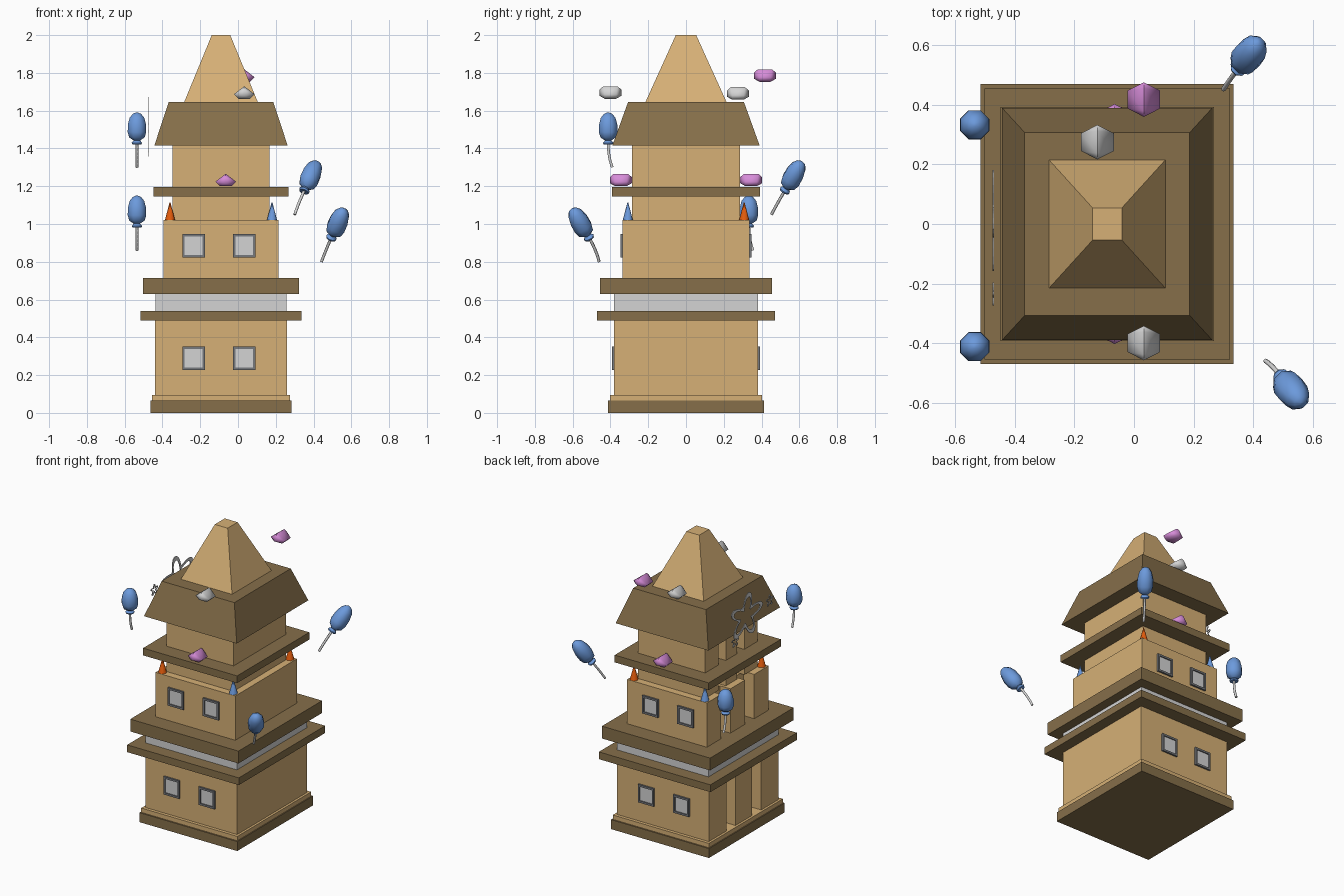
import bpy, bmesh, math
from mathutils import Vector

if "Cube" in bpy.data.objects:
    bpy.data.objects.remove(bpy.data.objects["Cube"])

CX = -0.09  # tower axis


def material(name, r, g, b):
    def lin(c):
        c /= 255
        return c / 12.92 if c <= 0.04045 else ((c + 0.055) / 1.055) ** 2.4
    m = bpy.data.materials.new(name)
    m.diffuse_color = (lin(r), lin(g), lin(b), 1)
    m.use_nodes = True
    m.node_tree.nodes["Principled BSDF"].inputs["Base Color"].default_value = m.diffuse_color
    return m


TAN = material("tan_wood", 214, 176, 118)
BROWN = material("brown_wood", 134, 111, 74)
SILVER = material("silver", 212, 212, 212)
GREY = material("frame_grey", 118, 120, 124)
BLUE = material("balloon_blue", 108, 154, 220)
PINK = material("orchid_pink", 214, 140, 216)
ORANGE = material("orange", 228, 92, 12)


def finish(bm, name, mat, smooth=None):
    bmesh.ops.recalc_face_normals(bm, faces=bm.faces)
    me = bpy.data.meshes.new(name)
    bm.to_mesh(me)
    bm.free()
    me.materials.append(mat)
    ob = bpy.data.objects.new(name, me)
    bpy.context.collection.objects.link(ob)
    if smooth:
        bpy.context.view_layer.objects.active = ob
        ob.select_set(True)
        bpy.ops.object.shade_smooth_by_angle(angle=math.radians(smooth))
        ob.select_set(False)
    return ob


def loft(name, mat, rings, smooth=None):
    """Skin a stack of vertex rings and cap both ends."""
    bm = bmesh.new()
    vs = [[bm.verts.new(p) for p in ring] for ring in rings]
    n = len(vs[0])
    for a, b in zip(vs, vs[1:]):
        for i in range(n):
            j = (i + 1) % n
            bm.faces.new((a[i], a[j], b[j], b[i]))
    bm.faces.new(vs[0])
    bm.faces.new(vs[-1])
    return finish(bm, name, mat, smooth)


def rect(hx, hy, z, cx=CX, cy=0):
    return [(cx + sx * hx, cy + sy * hy, z) for sx, sy in ((-1, -1), (1, -1), (1, 1), (-1, 1))]


def slab(name, mat, hx, hy, z0, z1):
    return loft(name, mat, [rect(hx, hy, z0), rect(hx, hy, z1)])


def storey(name, hx, hy, z0, z1, a, b, depth=0.08):
    """Tower body with two tall niches, from a to b each side, in its left wall."""
    l = CX - hx
    pts = [(l, -hy), (CX + hx, -hy), (CX + hx, hy), (l, hy)]
    for lo, hi in ((a, b), (-b, -a)):
        pts += [(l, hi), (l + depth, hi), (l + depth, lo), (l, lo)]
    return loft(name, TAN, [[(x, y, z) for x, y in pts] for z in (z0, z1)])


# tower, bottom to top
slab("base_slab", BROWN, 0.373, 0.412, 0, 0.065)
slab("plinth", TAN, 0.366, 0.402, 0.065, 0.095)
storey("lower_storey", 0.35, 0.38, 0.095, 0.49, 0.09, 0.19)
slab("lower_eave", BROWN, 0.425, 0.47, 0.49, 0.54)
slab("silver_band", SILVER, 0.348, 0.38, 0.54, 0.63)
slab("upper_eave", BROWN, 0.412, 0.455, 0.63, 0.715)
storey("middle_storey", 0.304, 0.335, 0.715, 1.02, 0.08, 0.18)
storey("top_storey", 0.256, 0.285, 1.02, 1.415, 0.06, 0.14)
slab("top_eave", BROWN, 0.358, 0.393, 1.145, 1.195)
loft("roof", BROWN, [rect(0.353, 0.39, 1.415), rect(0.277, 0.307, 1.645)])
loft("spire", TAN, [rect(0.195, 0.215, 1.645), rect(0.049, 0.054, 2.0)])


# framed windows on front and back of two storeys
def window(x, y, z, side):
    w, t = 0.06, 0.047
    def ring(h, d):
        return [(x + sx * h, y + side * d, z + sz * h * 1.03)
                for sx, sz in ((-1, -1), (1, -1), (1, 1), (-1, 1))]
    loft("window_frame", GREY, [ring(w, -0.005), ring(w, 0.012), ring(t, 0.012), ring(t, -0.005)])
    loft("window_pane", SILVER, [ring(t, -0.004), ring(t, 0.005)])


for wall, z in ((0.38, 0.29), (0.335, 0.885)):
    for side in (-1, 1):
        for x in (-0.235, 0.033):
            window(x, side * wall, z, side)

# corner cones on the middle storey
for x, y, mat in ((-0.36, -0.308, ORANGE), (0.18, -0.308, BLUE),
                  (0.18, 0.308, ORANGE), (-0.36, 0.308, BLUE)):
    bm = bmesh.new()
    bmesh.ops.create_cone(bm, cap_ends=True, segments=8, radius1=0.027, radius2=0.002, depth=0.095)
    finish(bm, "corner_cone", mat, 50).location = (x, y, 1.0675)


# small hexagonal pebbles, pointed along the ridge
def pebble(x, y, z, mat):
    bm = bmesh.new()
    for s in (-1, 1):
        for p in ((0, 0.038, 0.034), (0, 0.058, 0.016), (0, 0.058, -0.016)):
            bm.verts.new((p[0], s * p[1], p[2]))
        for t in (-1, 1):
            bm.verts.new((t * 0.055, s * 0.03, -0.008))
            bm.verts.new((t * 0.03, s * 0.03, -0.032))
    bmesh.ops.convex_hull(bm, input=bm.verts)
    finish(bm, "pebble", mat, 60).location = (x, y, z)


pebble(0.033, -0.40, 1.695, SILVER)
pebble(-0.123, 0.275, 1.69, SILVER)
pebble(0.033, 0.418, 1.785, PINK)
for y in (-0.345, 0.345):
    pebble(-0.065, y, 1.232, PINK)


# balloons with a frilled neck and a curved string
def balloon(base, direction, stretch, end):
    base, end = Vector(base), Vector(end)
    profile = ((0.026, -0.004), (0.03, 0.004), (0.018, 0.016), (0.044, 0.032), (0.053, 0.06),
               (0.052, 0.1), (0.042, 0.136), (0.024, 0.157), (0.006, 0.164))
    rings = [[(r * math.cos((i + 0.5) * math.pi / 4), r * math.sin((i + 0.5) * math.pi / 4), z)
              for i in range(8)] for r, z in profile]
    ob = loft("balloon", BLUE, rings, 60)
    d = Vector(direction).normalized()
    ob.location = base
    ob.rotation_mode = 'QUATERNION'
    ob.rotation_quaternion = Vector((0, 0, 1)).rotation_difference(d)
    ob.scale = (1, 1, stretch)
    cu = bpy.data.curves.new("balloon_string", 'CURVE')
    cu.dimensions = '3D'
    cu.bevel_depth = 0.008
    cu.bevel_resolution = 1
    cu.use_fill_caps = True
    sp = cu.splines.new('POLY')
    sp.points.add(6)
    ctrl = base - d * (base - end).length * 0.55
    for i, p in enumerate(sp.points):
        t = i / 6
        p.co = (*(base * (1 - t) ** 2 + ctrl * 2 * t * (1 - t) + end * t * t), 1)
    cu.materials.append(SILVER)
    bpy.context.collection.objects.link(bpy.data.objects.new("balloon_string", cu))


balloon((-0.535, -0.412, 1.426), (0, 0, 1), 1, (-0.535, -0.39, 1.30))
balloon((-0.535, 0.333, 0.986), (0, 0, 1), 1, (-0.535, 0.355, 0.86))
balloon((0.35, 0.522, 1.175), (0.36, 0.47, 0.80), 1.18, (0.30, 0.452, 1.05))
balloon((0.493, -0.512, 0.925), (0.36, -0.47, 0.80), 1.18, (0.442, -0.46, 0.80))


# flat wavy star outlines hanging beside the left of the roof
def star(name, y, z, ry, rz, width, phase):
    n = 60
    bm = bmesh.new()
    rows = []
    for x, inset in ((-0.475, 0), (-0.475, 1), (-0.47, 1), (-0.47, 0)):
        row = []
        for i in range(n):
            a = 2 * math.pi * i / n
            wave = 0.74 + 0.26 * math.cos(5 * (a - phase))
            row.append(bm.verts.new((x, y + (ry * wave - inset * width) * math.cos(a),
                                     z + (rz * wave - inset * width) * math.sin(a))))
        rows.append(row)
    for k in range(4):
        a, b = rows[k], rows[(k + 1) % 4]
        for i in range(n):
            j = (i + 1) % n
            bm.faces.new((a[i], a[j], b[j], b[i]))
    finish(bm, name, SILVER)


star("large_star_outline", 0.02, 1.52, 0.18, 0.155, 0.03, math.radians(100))
star("small_star_outline", -0.235, 1.53, 0.04, 0.04, 0.01, math.radians(90))
star("small_star_outline", 0.14, 1.39, 0.04, 0.04, 0.01, math.radians(90))
